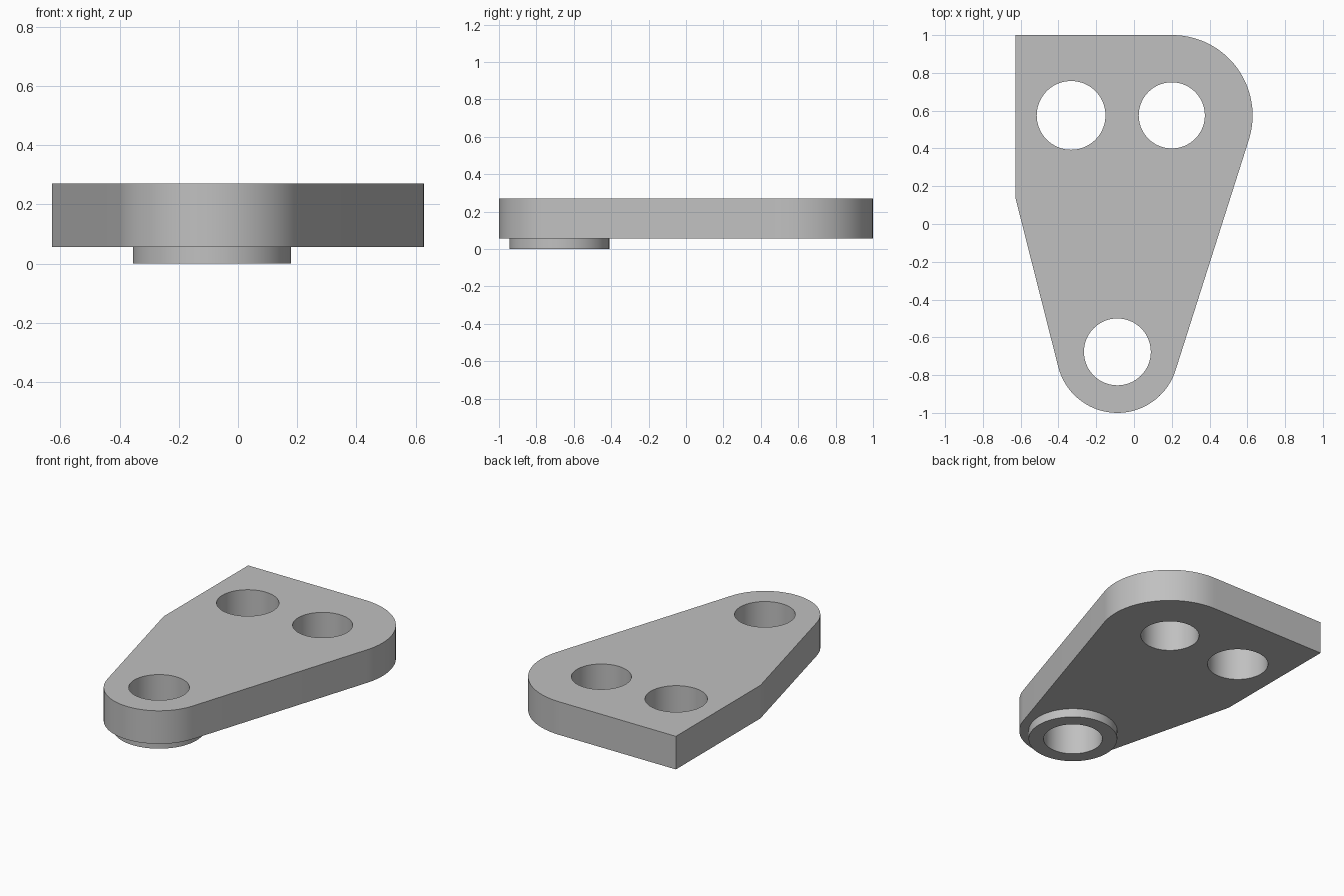
import bpy, bmesh
from math import pi, sin, cos, acos, atan2, hypot, radians

cube = bpy.data.objects.get("Cube")
if cube:
    bpy.data.objects.remove(cube, do_unlink=True)

grey = bpy.data.materials.new("plain_grey")
grey.use_nodes = True
grey.diffuse_color = (0.53, 0.53, 0.53, 1)
grey.node_tree.nodes["Principled BSDF"].inputs["Base Color"].default_value = grey.diffuse_color


def arc(centre, radius, start, end, steps):
    """Points along an arc, both ends included."""
    angles = [start + (end - start) * i / steps for i in range(steps + 1)]
    return [(centre[0] + radius * cos(a), centre[1] + radius * sin(a)) for a in angles]


def circle(centre, radius, steps=72):
    return arc(centre, radius, 0, 2 * pi, steps)[:-1]


def tangent_angle(c, r, other, other_r, side):
    """Direction from c to the point where the outer tangent to both circles touches."""
    dx, dy = other[0] - c[0], other[1] - c[1]
    return atan2(dy, dx) + side * acos((r - other_r) / hypot(dx, dy))


def solid(name, loops, z0, z1, open_top=False):
    """Fill an outline with holes and extrude it upwards."""
    bm = bmesh.new()
    for loop in loops:
        verts = [bm.verts.new((x, y, z0)) for x, y in loop]
        for a, b in zip(verts, verts[1:] + verts[:1]):
            bm.edges.new((a, b))
    bmesh.ops.triangle_fill(bm, edges=bm.edges[:], use_beauty=True)
    grown = bmesh.ops.extrude_face_region(bm, geom=bm.faces[:], use_keep_orig=True)["geom"]
    top = [g for g in grown if isinstance(g, bmesh.types.BMVert)]
    bmesh.ops.translate(bm, vec=(0, 0, z1 - z0), verts=top)
    bmesh.ops.recalc_face_normals(bm, faces=bm.faces[:])
    if open_top:
        hidden = [f for f in bm.faces if f.normal.z > 0.9]
        bmesh.ops.delete(bm, geom=hidden, context='FACES')
    mesh = bpy.data.meshes.new(name)
    bm.to_mesh(mesh)
    bm.free()
    mesh.materials.append(grey)
    obj = bpy.data.objects.new(name, mesh)
    bpy.context.collection.objects.link(obj)
    bpy.ops.object.select_all(action='DESELECT')
    obj.select_set(True)
    bpy.context.view_layer.objects.active = obj
    bpy.ops.object.shade_smooth_by_angle(angle=radians(10))
    return obj


# Main dimensions
pivot, pivot_r = (-0.088, -0.677), 0.323
shoulder, shoulder_r = (0.203, 0.575), 0.425
left_x, bend = -0.628, (-0.628, 0.14)
underside, top_z = 0.057, 0.27
pivot_hole = circle(pivot, 0.177)

# Plate outline: square corner, bend, rounded pivot end, rounded shoulder
right_angle = tangent_angle(pivot, pivot_r, shoulder, shoulder_r, -1)
left_angle = tangent_angle(pivot, pivot_r, bend, 0, 1)
outline = [(left_x, 1), bend]
outline += arc(pivot, pivot_r, left_angle, right_angle + 2 * pi, 36)
outline += arc(shoulder, shoulder_r, right_angle, pi / 2, 28)

# Plate with its three holes
solid("plate", [outline, pivot_hole, circle((-0.333, 0.575), 0.182),
                circle((0.2, 0.575), 0.175)], underside, top_z)

# Raised ring under the pivot hole
solid("pivot_boss", [circle(pivot, 0.267), pivot_hole], 0, underside, open_top=True)
